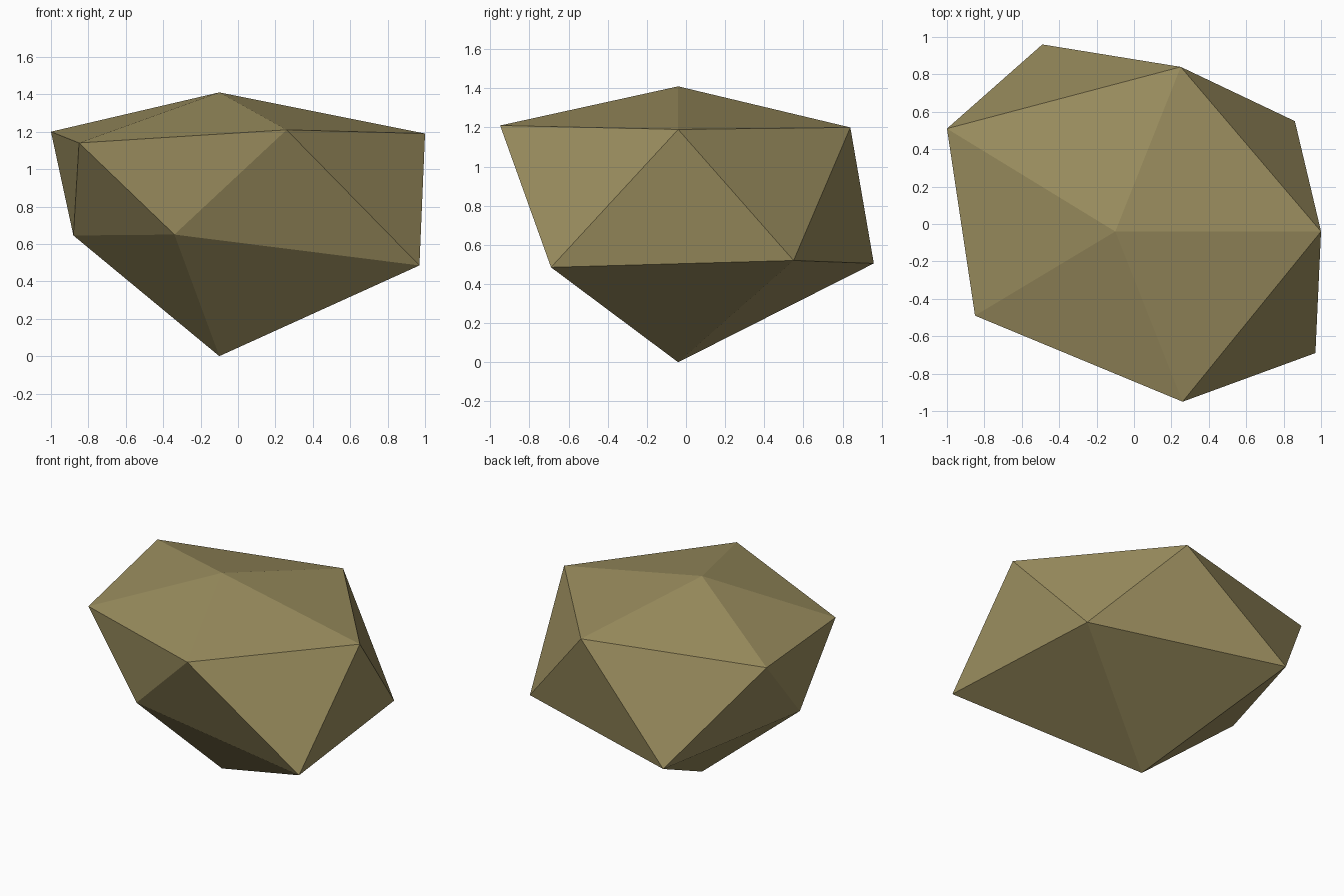
import bpy
import bmesh

cube = bpy.data.objects.get("Cube")
if cube:
    bpy.data.objects.remove(cube, do_unlink=True)

# Stone colour
stone = bpy.data.materials.new("olive_stone")
stone.use_nodes = True
colour = (0.325, 0.268, 0.113, 1)
stone.diffuse_color = colour
bsdf = stone.node_tree.nodes["Principled BSDF"]
bsdf.inputs["Base Color"].default_value = colour
bsdf.inputs["Roughness"].default_value = 0.9

# Two poles and two uneven five-point rings, the lower ring half a step ahead
bm = bmesh.new()
top = bm.verts.new((-0.10, -0.04, 1.41))
bottom = bm.verts.new((-0.10, -0.04, 0))
upper = [bm.verts.new(p) for p in (
    (-1.00, 0.51, 1.20), (-0.85, -0.49, 1.14), (0.26, -0.95, 1.21),
    (1.00, -0.04, 1.19), (0.25, 0.84, 1.20))]
lower = [bm.verts.new(p) for p in (
    (-0.88, -0.04, 0.645), (-0.34, -0.67, 0.65), (0.97, -0.69, 0.485),
    (0.86, 0.55, 0.52), (-0.49, 0.96, 0.505))]

# Cap, zigzag side band and pointed base
count = len(upper)
for i in range(count):
    j = (i + 1) % count
    bm.faces.new((top, upper[i], upper[j]))
    bm.faces.new((upper[i], lower[i], upper[j]))
    bm.faces.new((lower[i], lower[j], upper[j]))
    bm.faces.new((bottom, lower[j], lower[i]))
bmesh.ops.recalc_face_normals(bm, faces=bm.faces)

# Faceted rock object
mesh = bpy.data.meshes.new("rock")
bm.to_mesh(mesh)
bm.free()
mesh.materials.append(stone)
rock = bpy.data.objects.new("rock", mesh)
bpy.context.collection.objects.link(rock)
